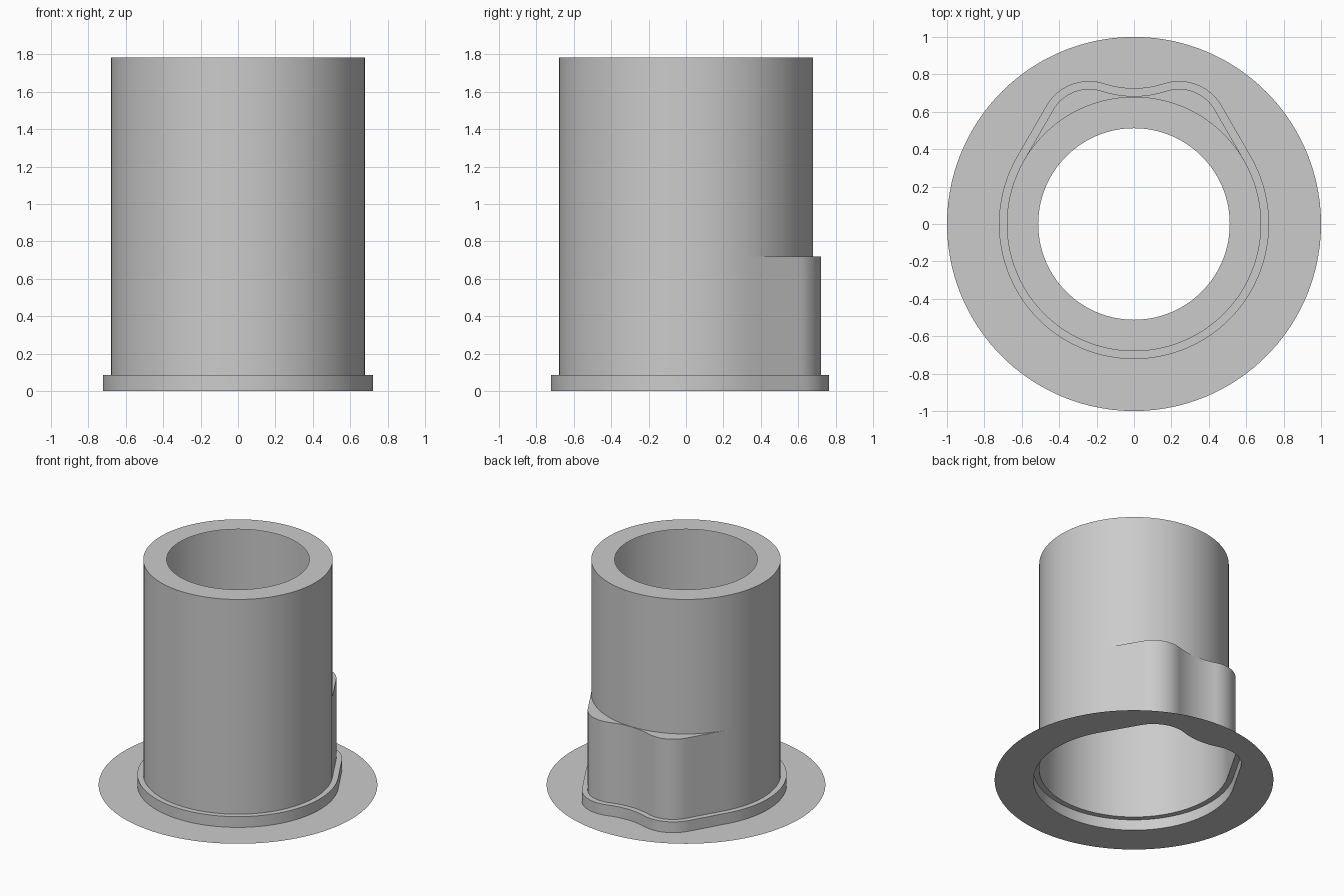
import bpy, bmesh
from math import cos, sin, radians, degrees, atan2, hypot

if "Cube" in bpy.data.objects:
    bpy.data.objects.remove(bpy.data.objects["Cube"], do_unlink=True)

R_TUBE, LIP = 0.68, 0.042
LOBE_X, LOBE_Y = 0.24, 0.5
VALLEY = 0.684

grey = bpy.data.materials.new("light grey")
grey.use_nodes = True
colour = (0.6, 0.6, 0.6, 1)
grey.diffuse_color = colour
grey.node_tree.nodes["Principled BSDF"].inputs["Base Color"].default_value = colour


def arc(cx, cy, r, start, end, steps):
    angles = [radians(start + (end - start) * i / steps) for i in range(steps + 1)]
    return [(cx + r * cos(a), cy + r * sin(a)) for a in angles]


def keyed_outline(offset):
    """Round outline with a two-lobed key at the back, counter-clockwise."""
    # Lobe tangent to the flat that leaves the round part at 30 degrees
    lobe_r = R_TUBE - LOBE_X * cos(radians(30)) - LOBE_Y * sin(radians(30))
    # Hollow between the lobes, tangent to both
    k = VALLEY - LOBE_Y - lobe_r
    rise = (LOBE_X ** 2 - k ** 2) / (-2 * k)
    hollow_y = LOBE_Y + rise
    hollow_r = hollow_y - VALLEY
    join = degrees(atan2(rise, -LOBE_X))

    lobe = arc(LOBE_X, LOBE_Y, lobe_r + offset, 30, join, 16)
    r = R_TUBE + offset
    start = (r * cos(radians(30)), r * sin(radians(30)))
    flat = [tuple(s + (e - s) * i / 8 for s, e in zip(start, lobe[0])) for i in range(8)]
    hollow = arc(0, hollow_y, hollow_r - offset, join - 180, -90, 8)[1:]
    half = flat + lobe + hollow
    mirrored = [(-x, y) for x, y in reversed(half[:-1])]
    return half + mirrored + arc(0, 0, r, 150, 390, 72)[1:-1]


def circle_like(points, r):
    """Circle with a point in the same direction as each outline point."""
    return [(x / hypot(x, y) * r, y / hypot(x, y) * r) for x, y in points]


def make_sheet(name, rings):
    """Join successive (outline, height) rings into a thin surface."""
    bm = bmesh.new()
    loops = [[bm.verts.new((x, y, z)) for x, y in pts] for pts, z in rings]
    for low, high in zip(loops, loops[1:]):
        n = len(low)
        for i in range(n):
            j = (i + 1) % n
            bm.faces.new((low[i], low[j], high[j], high[i]))
    bmesh.ops.remove_doubles(bm, verts=bm.verts[:], dist=0.0002)
    mesh = bpy.data.meshes.new(name)
    bm.to_mesh(mesh)
    bm.free()
    mesh.materials.append(grey)
    obj = bpy.data.objects.new(name, mesh)
    bpy.context.collection.objects.link(obj)
    bpy.ops.object.select_all(action='DESELECT')
    obj.select_set(True)
    bpy.context.view_layer.objects.active = obj
    bpy.ops.object.shade_smooth_by_angle(angle=radians(30))


sleeve = keyed_outline(0)
collar = keyed_outline(LIP)
tube = circle_like(sleeve, R_TUBE)

COLLAR_Z, KEY_Z, TOP_Z = 0.085, 0.72, 1.785

# Flat round plate around the collar
make_sheet("base_plate", [(circle_like(collar, 1.0), 0), (collar, 0)])
# Low collar with its step
make_sheet("collar", [(collar, 0), (collar, COLLAR_Z), (sleeve, COLLAR_Z)])
# Sleeve with the back key, closed by a ledge
make_sheet("keyed_sleeve", [(sleeve, COLLAR_Z), (sleeve, KEY_Z), (tube, KEY_Z)])
# Upper tube with a flat rim around the opening
make_sheet("upper_tube", [(tube, KEY_Z), (tube, TOP_Z),
                          (circle_like(sleeve, 0.512), TOP_Z)])
